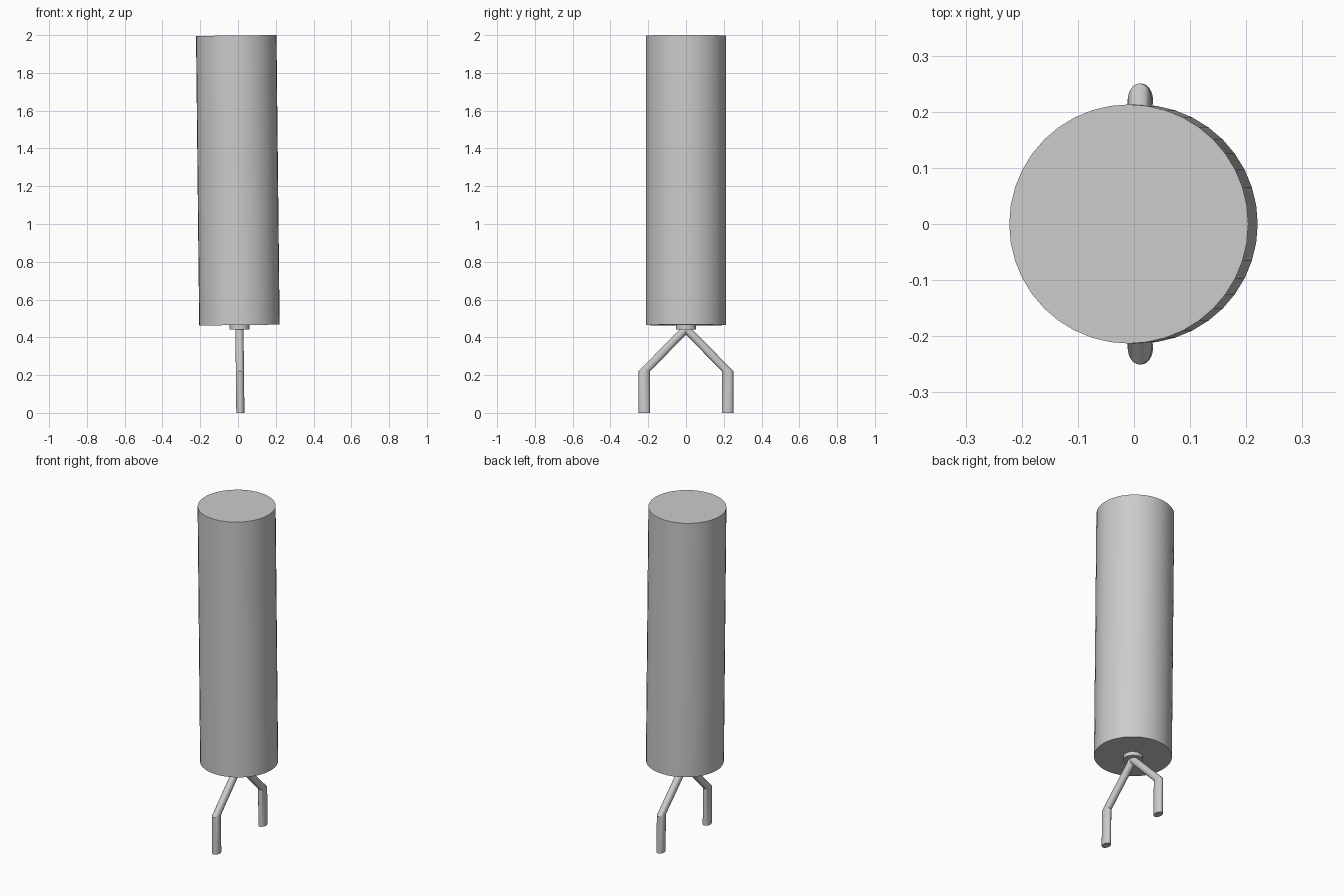
import bpy
import bmesh
from math import cos, sin, tau
from mathutils import Matrix, Vector

cube = bpy.data.objects.get("Cube")
if cube:
    bpy.data.objects.remove(cube, do_unlink=True)

# One plain grey for the whole model
GREY = (0.6, 0.6, 0.6, 1)
grey = bpy.data.materials.new("plain grey")
grey.use_nodes = True
grey.diffuse_color = GREY
grey.node_tree.nodes["Principled BSDF"].inputs["Base Color"].default_value = GREY

# The model leans slightly towards its right
LEAN = Matrix.Translation((0.0125, 0, 0)) @ Matrix.Rotation(-0.0109, 4, "Y")


def loft(name, rings, rx, ry, sides):
    """Capped tube of level elliptical rings, given as (y, z) centres."""
    bm = bmesh.new()
    loops = []
    for y, z in rings:
        loops.append([bm.verts.new((rx * cos(tau * i / sides), y + ry * sin(tau * i / sides), z))
                      for i in range(sides)])
    for low, high in zip(loops, loops[1:]):
        for i in range(sides):
            j = (i + 1) % sides
            bm.faces.new((low[i], low[j], high[j], high[i]))
    bm.faces.new(loops[0][::-1])
    bm.faces.new(loops[-1])
    bmesh.ops.transform(bm, matrix=LEAN, verts=bm.verts)
    mesh = bpy.data.meshes.new(name)
    bm.to_mesh(mesh)
    bm.free()
    mesh.materials.append(grey)
    obj = bpy.data.objects.new(name, mesh)
    bpy.context.collection.objects.link(obj)
    # Smooth round sides, sharp rims and leg bends
    bpy.ops.object.select_all(action="DESELECT")
    obj.select_set(True)
    bpy.context.view_layer.objects.active = obj
    bpy.ops.object.shade_smooth_by_angle(angle=0.5)
    return obj


# Body and the small collar below it
loft("body", [(0, 0.465), (0, 1.998)], 0.213, 0.213, 40)
loft("collar", [(0, 0.442), (0, 0.467)], 0.053, 0.053, 32)

# Forked legs: slanted from the collar, then straight down
for name, side in (("front_leg", -1), ("back_leg", 1)):
    loft(name, [(side * 0.22, 0), (side * 0.22, 0.222), (0, 0.444)], 0.0215, 0.0305, 24)
